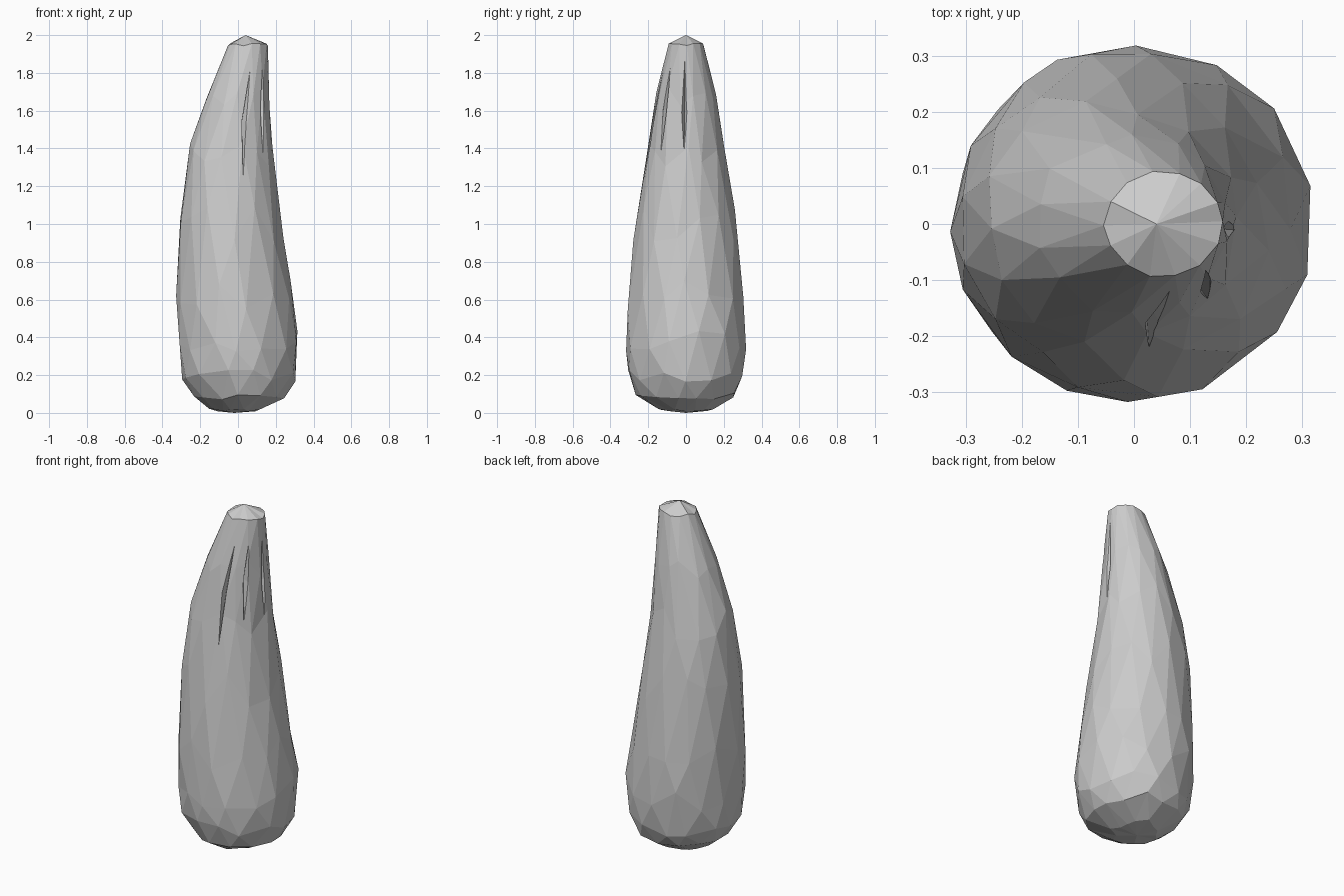
import bpy, bmesh, math, random
from mathutils import Vector

random.seed(4)
if "Cube" in bpy.data.objects:
    bpy.data.objects.remove(bpy.data.objects["Cube"], do_unlink=True)

SIDES = 14
# Outline: height, left edge, right edge, half depth
OUTLINE = [(0.0, -0.10, 0.06, 0.08), (0.03, -0.17, 0.17, 0.18),
           (0.10, -0.25, 0.28, 0.27), (0.20, -0.305, 0.31, 0.305),
           (0.42, -0.32, 0.32, 0.32), (0.60, -0.325, 0.29, 0.305),
           (1.0, -0.31, 0.23, 0.268), (1.35, -0.27, 0.185, 0.212),
           (1.47, -0.24, 0.175, 0.193), (1.65, -0.175, 0.166, 0.163),
           (1.85, -0.09, 0.16, 0.13), (1.95, -0.05, 0.157, 0.092)]


def section(z):
    """Centre x, half width and half depth of the body at a height."""
    z = min(max(z, OUTLINE[0][0]), OUTLINE[-1][0])
    for a, b in zip(OUTLINE, OUTLINE[1:]):
        if z <= b[0]:
            t = (z - a[0]) / (b[0] - a[0])
            _, lo, hi, depth = [p + (q - p) * t for p, q in zip(a, b)]
            return (lo + hi) / 2, (hi - lo) / 2, depth


def surface(z, angle, scale=1.0):
    cx, rx, ry = section(z)
    return Vector((cx + rx * scale * math.cos(angle), ry * scale * math.sin(angle), z))


skin = bpy.data.materials.new("soft grey")
skin.use_nodes = True
grey = (0.6, 0.6, 0.6, 1)
skin.diffuse_color = grey
skin.node_tree.nodes["Principled BSDF"].inputs["Base Color"].default_value = grey


def make_object(name, bm):
    bmesh.ops.recalc_face_normals(bm, faces=bm.faces)
    mesh = bpy.data.meshes.new(name)
    bm.to_mesh(mesh)
    bm.free()
    mesh.materials.append(skin)
    obj = bpy.data.objects.new(name, mesh)
    bpy.context.collection.objects.link(obj)
    return obj


# Gourd body: staggered irregular rings joined by triangles
bm = bmesh.new()
rings = []
# ring height, random height shift
for i, (z, shift) in enumerate([(0.015, 0.008), (0.09, 0.02), (0.19, 0.04), (0.38, 0.06),
                                (0.62, 0.08), (1.0, 0.1), (1.38, 0.08),
                                (1.68, 0.06), (1.95, 0.008)]):
    ring = []
    for k in range(SIDES):
        angle = math.tau * (k + 0.5 * (i % 2) + random.uniform(-0.15, 0.15)) / SIDES
        ring.append(bm.verts.new(surface(z + random.uniform(-shift, shift), angle, 1.012)))
    rings.append(ring)
for i, (low, high) in enumerate(zip(rings, rings[1:])):
    for k in range(SIDES):
        n = (k + 1) % SIDES
        if i % 2 == 0:
            bm.faces.new((low[k], low[n], high[k]))
            bm.faces.new((low[n], high[n], high[k]))
        else:
            bm.faces.new((low[k], high[n], high[k]))
            bm.faces.new((low[k], low[n], high[n]))
# Rounded base and low pointed crown
for ring, tip in ((rings[0], (-0.02, 0, 0)), (rings[-1], (0.04, 0, 2))):
    centre = bm.verts.new(tip)
    for k in range(SIDES):
        bm.faces.new((ring[k], ring[(k + 1) % SIDES], centre))
gourd = make_object("gourd_body", bm)


# Narrow creases in the neck, cut with slim spindles
def crease(degrees, bottom, top, width, depth):
    angle = math.radians(degrees)
    side = Vector((-math.sin(angle), math.cos(angle), 0)) * width
    out = Vector((math.cos(angle), math.sin(angle), 0)) * depth
    mid = surface((bottom + top) / 2, angle)
    tips = [surface(bottom, angle, 1.02), surface(top, angle, 1.02)]
    cut = bmesh.new()
    belt = [cut.verts.new(mid + v) for v in (out, side, -out, -side)]
    for tip in tips:
        v = cut.verts.new(tip)
        for k in range(4):
            cut.faces.new((belt[k], belt[(k + 1) % 4], v))
    cutter = make_object("crease_cutter", cut)
    cutter.hide_render = True
    mod = gourd.modifiers.new("crease", 'BOOLEAN')
    mod.operation = 'DIFFERENCE'
    mod.solver = 'EXACT'
    mod.object = cutter
    bpy.context.view_layer.objects.active = gourd
    bpy.ops.object.modifier_apply(modifier=mod.name)
    bpy.data.objects.remove(cutter, do_unlink=True)


for spec in ((-74, 1.2, 1.88, 0.012, 0.04), (-40, 1.35, 1.86, 0.014, 0.04),
             (-3, 1.3, 1.88, 0.014, 0.03)):
    crease(*spec)
